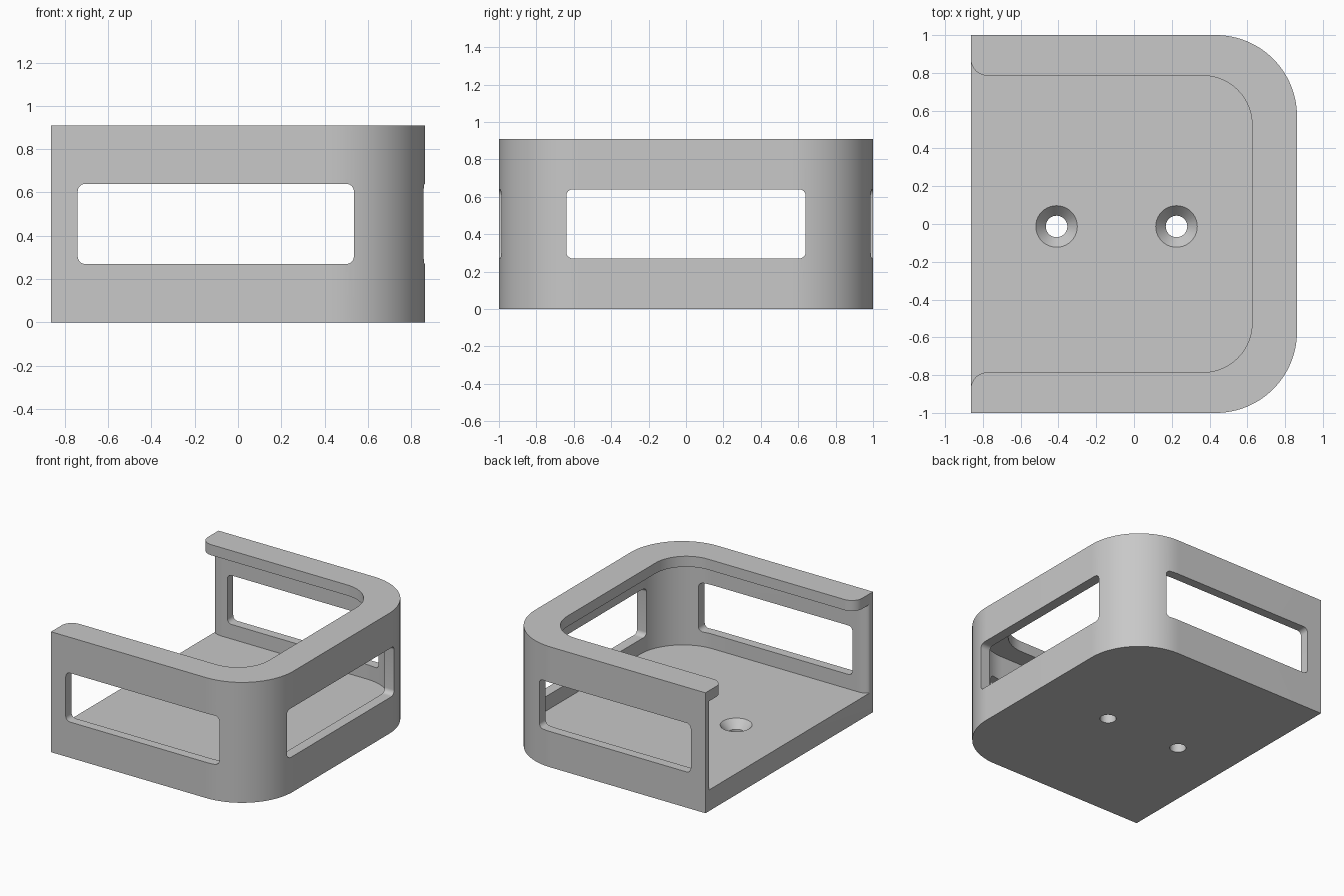
import bpy, bmesh
from math import sin, cos, pi
from mathutils import Vector

if "Cube" in bpy.data.objects:
    bpy.data.objects.remove(bpy.data.objects["Cube"], do_unlink=True)

BACK, SIDE, HEIGHT = -0.863, 1.0, 0.91
FLOOR, LIP_BOTTOM = 0.16, 0.83

grey = bpy.data.materials.new("plain grey")
grey.use_nodes = True
colour = (0.58, 0.58, 0.58, 1)
grey.diffuse_color = colour
grey.node_tree.nodes["Principled BSDF"].inputs["Base Color"].default_value = colour


def arc(cx, cy, rx, ry, start, end, steps=24):
    angles = [start + (end - start) * i / steps for i in range(steps + 1)]
    return [(cx + rx * cos(a), cy + ry * sin(a)) for a in angles]


def mesh_object(name, bm):
    bmesh.ops.recalc_face_normals(bm, faces=bm.faces)
    mesh = bpy.data.meshes.new(name)
    bm.to_mesh(mesh)
    bm.free()
    mesh.materials.append(grey)
    obj = bpy.data.objects.new(name, mesh)
    bpy.context.collection.objects.link(obj)
    return obj


def prism(name, outline, low, high, axis="z"):
    """Extrude a flat outline along one axis."""
    place = {"x": lambda a, b, d: (d, a, b),
             "y": lambda a, b, d: (a, d, b),
             "z": lambda a, b, d: (a, b, d)}[axis]
    bm = bmesh.new()
    face = bm.faces.new([bm.verts.new(place(a, b, low)) for a, b in outline])
    grown = bmesh.ops.extrude_face_region(bm, geom=[face])["geom"]
    shift = Vector(place(0, 0, high - low))
    bmesh.ops.translate(bm, vec=shift, verts=[v for v in grown if isinstance(v, bmesh.types.BMVert)])
    return mesh_object(name, bm)


def mirrored(half):
    return half + [(x, -y) for x, y in reversed(half)]


def bay(front, side, radius, flare_x, flare_y):
    """Rounded bay open to -x, its mouth flared outwards."""
    half = [(BACK - 0.1, side + flare_y)]
    half += arc(BACK + flare_x, side + flare_y, flare_x, flare_y, pi, 1.5 * pi, 12)
    half += arc(front - radius, side - radius, radius, radius, pi / 2, 0)
    return mirrored(half)


def rounded_rect(a0, a1, b0, b1, r=0.035):
    corners = [(a1 - r, b1 - r), (a0 + r, b1 - r), (a0 + r, b0 + r), (a1 - r, b0 + r)]
    points = []
    for i, (a, b) in enumerate(corners):
        points += arc(a, b, r, r, i * pi / 2, (i + 1) * pi / 2, 8)
    return points


def screw_hole(name, x, y):
    """Through hole with a countersunk top, as a turned profile."""
    profile = [(0.057, -0.1), (0.057, FLOOR - 0.06), (0.11, FLOOR), (0.11, FLOOR + 0.05)]
    bm = bmesh.new()
    rings = [[bm.verts.new((px, py, z)) for px, py in arc(x, y, r, r, 0, 2 * pi, 40)[:-1]]
             for r, z in profile]
    for lower, upper in zip(rings, rings[1:]):
        for i in range(len(lower)):
            j = (i + 1) % len(lower)
            bm.faces.new((lower[i], lower[j], upper[j], upper[i]))
    bm.faces.new(rings[0])
    bm.faces.new(rings[-1])
    return mesh_object(name, bm)


# Solid body with two rounded front corners
corner = 0.43
body = prism("holder_body",
             mirrored([(BACK, SIDE)] + arc(-BACK - corner, SIDE - corner, corner, corner, pi / 2, 0, 32)),
             0, HEIGHT)

# Cavity, lip opening, windows and screw holes
cutters = [
    prism("cavity_cutter", bay(0.785, 0.93, 0.36, 0.08, 0.035), FLOOR, LIP_BOTTOM),
    prism("lip_opening_cutter", bay(0.625, 0.785, 0.26, 0.09, 0.085), LIP_BOTTOM - 0.1, HEIGHT + 0.1),
    prism("side_window_cutter", rounded_rect(-0.74, 0.535, 0.27, 0.64), -1.2, 1.2, "y"),
    prism("front_window_cutter", rounded_rect(-0.64, 0.64, 0.27, 0.64), 0.3, 1.2, "x"),
    screw_hole("rear_screw_cutter", -0.41, -0.013),
    screw_hole("front_screw_cutter", 0.225, -0.013),
]

bpy.context.view_layer.objects.active = body
for cutter in cutters:
    cutter.hide_render = True
    cut = body.modifiers.new(cutter.name, "BOOLEAN")
    cut.operation = "DIFFERENCE"
    cut.solver = "EXACT"
    cut.object = cutter
    bpy.ops.object.modifier_apply(modifier=cut.name)
    bpy.data.objects.remove(cutter, do_unlink=True)

# Smooth curved walls, crisp edges
bpy.ops.object.select_all(action="DESELECT")
body.select_set(True)
bpy.ops.object.shade_smooth_by_angle(angle=pi / 6)
